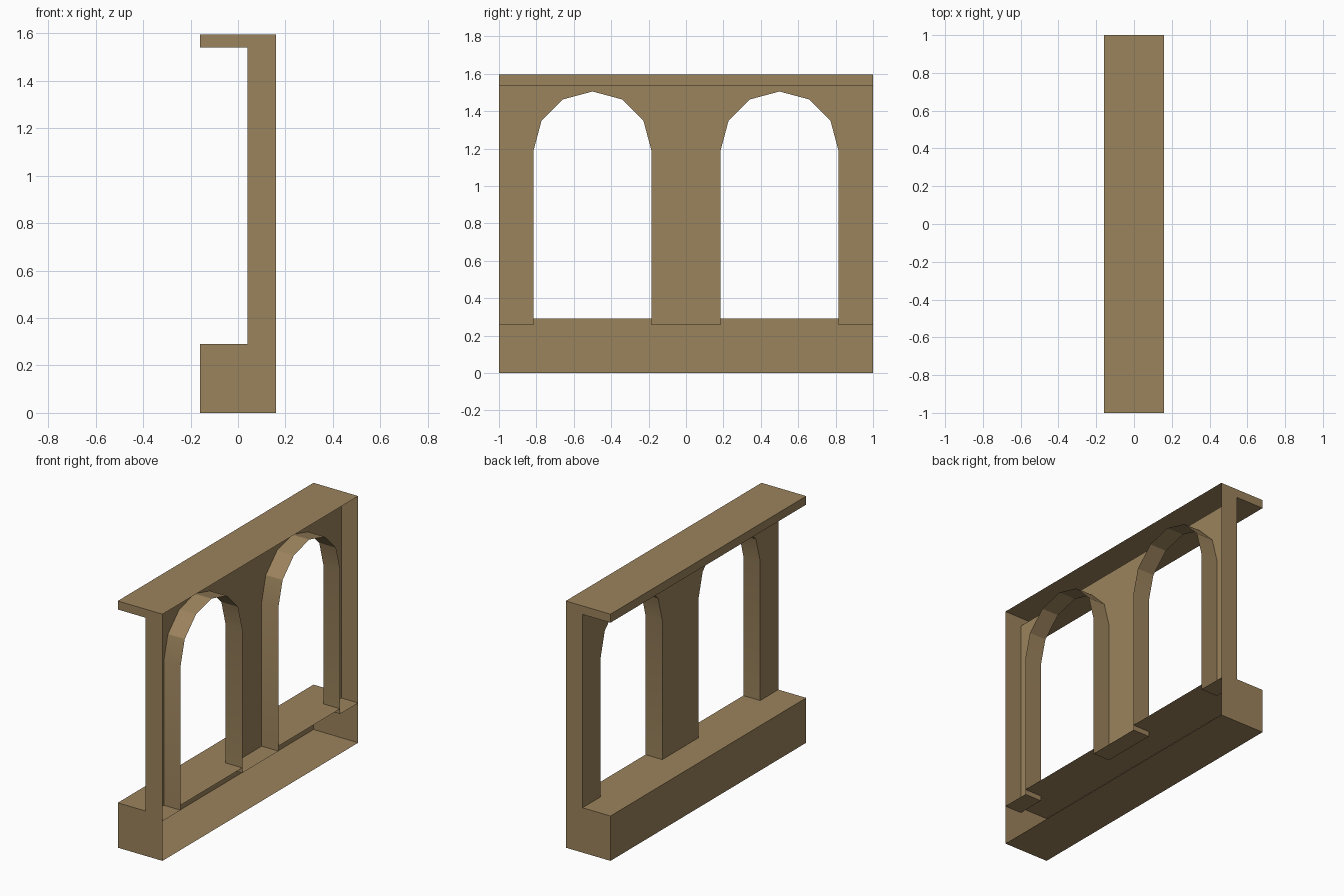
import bpy, bmesh, math
from mathutils import Vector

if "Cube" in bpy.data.objects:
    bpy.data.objects.remove(bpy.data.objects["Cube"])

# Overall sizes
XB, XW, XF = -0.16, 0.04, 0.16          # ledge edge, wall plane, open side
Z_SILL, Z_PIER, Z_SOFFIT, Z_TOP = 0.29, 0.257, 1.54, 1.595
R, SPRING, SEGS = 0.315, 1.19, 6        # arch radius, spring height, sides
CENTRES = (-0.5, 0.5)
INNER = 0.5 - R
PIERS = ((-1, -0.5 - R), (-INNER, INNER), (0.5 + R, 1))

stone = bpy.data.materials.new("tan_stone")
stone.diffuse_color = (0.33, 0.228, 0.109, 1)
stone.use_nodes = True
stone.node_tree.nodes["Principled BSDF"].inputs["Base Color"].default_value = stone.diffuse_color


class Part:
    """Open shell made of faces, each turned to a given outward direction."""
    def __init__(self, name):
        self.name, self.bm = name, bmesh.new()

    def face(self, points, outward, smooth=False):
        f = self.bm.faces.new([self.bm.verts.new(p) for p in points])
        f.normal_update()
        if f.normal.dot(Vector(outward)) < 0:
            f.normal_flip()
        f.smooth = smooth

    def flat_z(self, x0, x1, y0, y1, z, up):
        self.face([(x0, y0, z), (x1, y0, z), (x1, y1, z), (x0, y1, z)], (0, 0, up))

    def flat_x(self, x, y0, y1, z0, z1):
        self.face([(x, y0, z0), (x, y1, z0), (x, y1, z1), (x, y0, z1)], (-1, 0, 0))

    def finish(self, sharp_angle=None):
        bmesh.ops.remove_doubles(self.bm, verts=self.bm.verts, dist=1e-5)
        if sharp_angle:
            for e in self.bm.edges:
                e.smooth = len(e.link_faces) == 2 and e.calc_face_angle() < sharp_angle
        me = bpy.data.meshes.new(self.name)
        self.bm.to_mesh(me)
        self.bm.free()
        me.materials.append(stone)
        bpy.context.collection.objects.link(bpy.data.objects.new(self.name, me))


def arch(cy):
    return [(cy - R * math.cos(math.pi * i / SEGS), SPRING + R * math.sin(math.pi * i / SEGS))
            for i in range(SEGS + 1)]


# Base plinth: bottom, face, ledge and window sills, open towards +x
base = Part("base_plinth")
base.flat_z(XB, XF, -1, 1, 0, -1)
base.flat_x(XB, -1, 1, 0, Z_SILL)
base.flat_z(XB, XW, -1, 1, Z_SILL, 1)
for cy in CENTRES:
    base.flat_z(XW, XF, cy - R, cy + R, Z_SILL, 1)
base.finish()

# Wall sheet: piers with sunk feet, and the spandrels above the arches
wall = Part("arcade_wall")
for y0, y1 in PIERS:
    wall.flat_x(XW, y0, y1, Z_PIER, SPRING)
    wall.flat_x(XW, y0, y1, SPRING, Z_SOFFIT)
    wall.flat_z(XW, XF, y0, y1, Z_PIER, -1)
for cy in CENTRES:
    pts = arch(cy)
    for (ya, za), (yb, zb) in zip(pts, pts[1:]):
        wall.face([(XW, ya, za), (XW, yb, zb), (XW, yb, Z_SOFFIT), (XW, ya, Z_SOFFIT)], (-1, 0, 0))
wall.finish()

# Arch linings, from one pier foot over the arch to the other
for cy, side in zip(CENTRES, ("left", "right")):
    lining = Part("arch_lining_" + side)
    path = [(cy - R, Z_PIER)] + arch(cy) + [(cy + R, Z_PIER)]
    for (ya, za), (yb, zb) in zip(path, path[1:]):
        inward = (0, cy - (ya + yb) / 2, min(0, SPRING - (za + zb) / 2))
        lining.face([(XW, ya, za), (XF, ya, za), (XF, yb, zb), (XW, yb, zb)], inward, True)
    lining.finish(math.radians(20))

# Top ledge
top = Part("top_ledge")
top.flat_z(XB, XF, -1, 1, Z_TOP, 1)
top.flat_x(XB, -1, 1, Z_SOFFIT, Z_TOP)
top.flat_z(XB, XW, -1, 1, Z_SOFFIT, -1)
top.finish()

# End caps: the C-shaped side profile
profile = [(XB, 0), (XF, 0), (XF, Z_TOP), (XB, Z_TOP), (XB, Z_SOFFIT),
           (XW, Z_SOFFIT), (XW, Z_SILL), (XB, Z_SILL)]
for y, side in ((-1, "front"), (1, "back")):
    cap = Part("end_cap_" + side)
    cap.face([(x, y, z) for x, z in profile], (0, y, 0))
    cap.finish()
